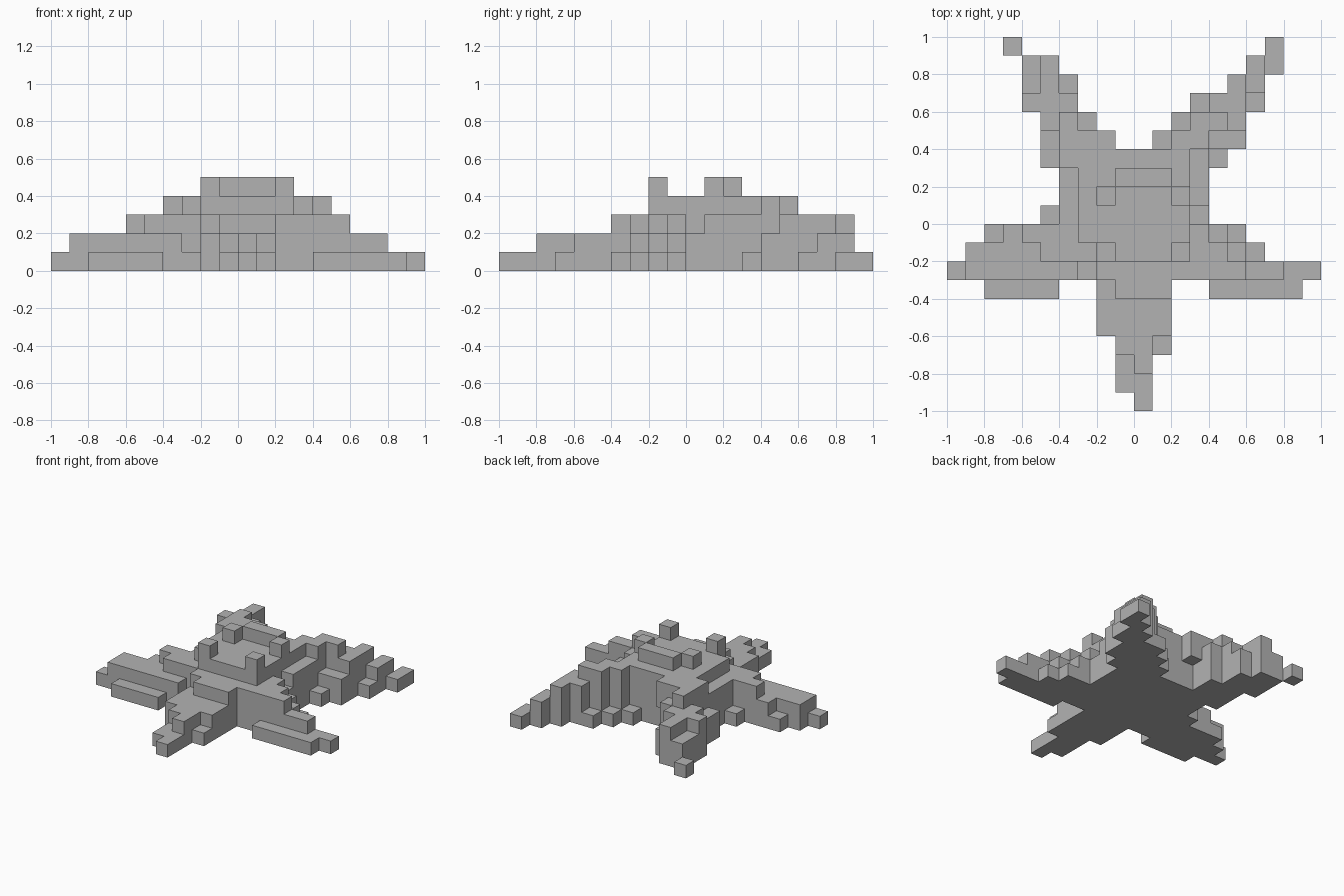
import bpy
import bmesh
from mathutils import Vector

CELL = 0.1

cube = bpy.data.objects.get("Cube")
if cube:
    bpy.data.objects.remove(cube, do_unlink=True)

grey = bpy.data.materials.new("plain_grey")
grey.use_nodes = True
tone = (0.45, 0.45, 0.45, 1)
grey.diffuse_color = tone
grey.node_tree.nodes["Principled BSDF"].inputs["Base Color"].default_value = tone

# Each part is a pile of terraces: x start, x end, y start, y end, height (in cells).
parts = {}

# Central dome with its raised crest and four small bumps
parts["body"] = [
    (-2, 3, -2, 4, 4), (-3, -2, -1, 4, 4), (-2, 2, -3, -2, 3),
    (-4, -3, -1, 3, 3), (-4, -2, -2, -1, 3),
    (3, 4, -2, 4, 3), (3, 4, 0, 1, 2), (-5, -4, 0, 1, 1),
    (-1, 2, 2, 3, 5),
    (-2, -1, 1, 2, 5), (2, 3, 1, 2, 5),
    (-2, -1, -2, -1, 5), (2, 3, -2, -1, 5),
]

# Arm reaching forward
parts["front_arm"] = [
    (-2, 2, -6, -3, 2), (-1, 2, -4, -3, 3), (-1, 1, -7, -6, 2),
    (1, 2, -7, -6, 1), (0, 1, -8, -7, 2), (-1, 0, -8, -7, 1),
    (-1, 1, -9, -8, 1), (0, 1, -10, -9, 1),
]

# Side arms
parts["left_arm"] = [
    (2, 6, -3, -2, 3), (6, 8, -3, -2, 2), (8, 10, -3, -2, 1),
    (4, 9, -4, -3, 1),
    (4, 5, -2, -1, 3), (5, 6, -2, -1, 2), (6, 7, -2, -1, 1),
    (4, 5, -1, 0, 2), (5, 6, -1, 0, 1),
]
parts["right_arm"] = [
    (-9, -3, -3, -2, 2), (-3, -2, -3, -2, 1), (-10, -9, -3, -2, 1),
    (-8, -4, -4, -3, 1),
    (-9, -5, -2, -1, 2), (-5, -4, -2, -1, 3),
    (-8, -7, -1, 0, 1), (-7, -6, -1, 0, 2), (-6, -4, -1, 0, 3),
]

# Arms spreading backward
parts["back_left_arm"] = [
    (1, 2, 4, 5, 1), (2, 3, 5, 6, 1), (3, 4, 6, 7, 1),
    (2, 4, 4, 5, 4), (3, 5, 5, 6, 4), (5, 6, 5, 6, 3),
    (4, 6, 4, 5, 2), (4, 5, 3, 4, 1),
    (4, 6, 6, 7, 3), (6, 7, 6, 7, 1), (5, 6, 7, 8, 3),
    (6, 7, 7, 9, 2), (7, 8, 8, 10, 1),
]
parts["back_right_arm"] = [
    (-3, -2, 4, 5, 4), (-4, -3, 3, 6, 4), (-3, -2, 5, 6, 3),
    (-2, -1, 4, 5, 4),
    (-5, -4, 5, 6, 3), (-5, -4, 3, 5, 2),
    (-6, -3, 6, 7, 3), (-4, -3, 7, 8, 2),
    (-5, -4, 7, 9, 3), (-6, -5, 7, 9, 2), (-7, -6, 9, 10, 1),
]

# Column overhanging the ground behind the dome: its lower cells are empty
overhangs = {(-2, 4): 2}


def column_heights(terraces):
    """Later terraces replace the height of earlier ones."""
    heights = {}
    for x0, x1, y0, y1, height in terraces:
        for x in range(x0, x1):
            for y in range(y0, y1):
                heights[x, y] = height
    return heights


def fill(heights):
    """Stack unit cells up to each column's height."""
    return {(x, y, z) for (x, y), height in heights.items()
            for z in range(overhangs.get((x, y), 0), height)}


def add_face(bm, cell, axis, sign):
    """Add the outward square on one side of a cell."""
    u, v = (axis + 1) % 3, (axis + 2) % 3
    corners = []
    for du, dv in ((0, 0), (1, 0), (1, 1), (0, 1)):
        p = Vector(cell)
        p[axis] += sign > 0
        p[u] += du
        p[v] += dv
        corners.append(bm.verts.new(p * CELL))
    bm.faces.new(corners if sign > 0 else corners[::-1])


def build(name, cells, solid):
    """Skin a part, leaving out squares buried against other cells."""
    bm = bmesh.new()
    for cell in sorted(cells):
        for axis in range(3):
            for sign in (-1, 1):
                neighbour = list(cell)
                neighbour[axis] += sign
                if tuple(neighbour) not in solid:
                    add_face(bm, cell, axis, sign)
    bmesh.ops.remove_doubles(bm, verts=bm.verts, dist=CELL / 100)
    bmesh.ops.dissolve_limit(bm, angle_limit=0.01, verts=bm.verts, edges=bm.edges)
    mesh = bpy.data.meshes.new(name)
    bm.to_mesh(mesh)
    bm.free()
    mesh.materials.append(grey)
    obj = bpy.data.objects.new(name, mesh)
    bpy.context.collection.objects.link(obj)


filled = {name: fill(column_heights(terraces)) for name, terraces in parts.items()}
solid = set().union(*filled.values())
for name, cells in filled.items():
    build(name, cells, solid)
